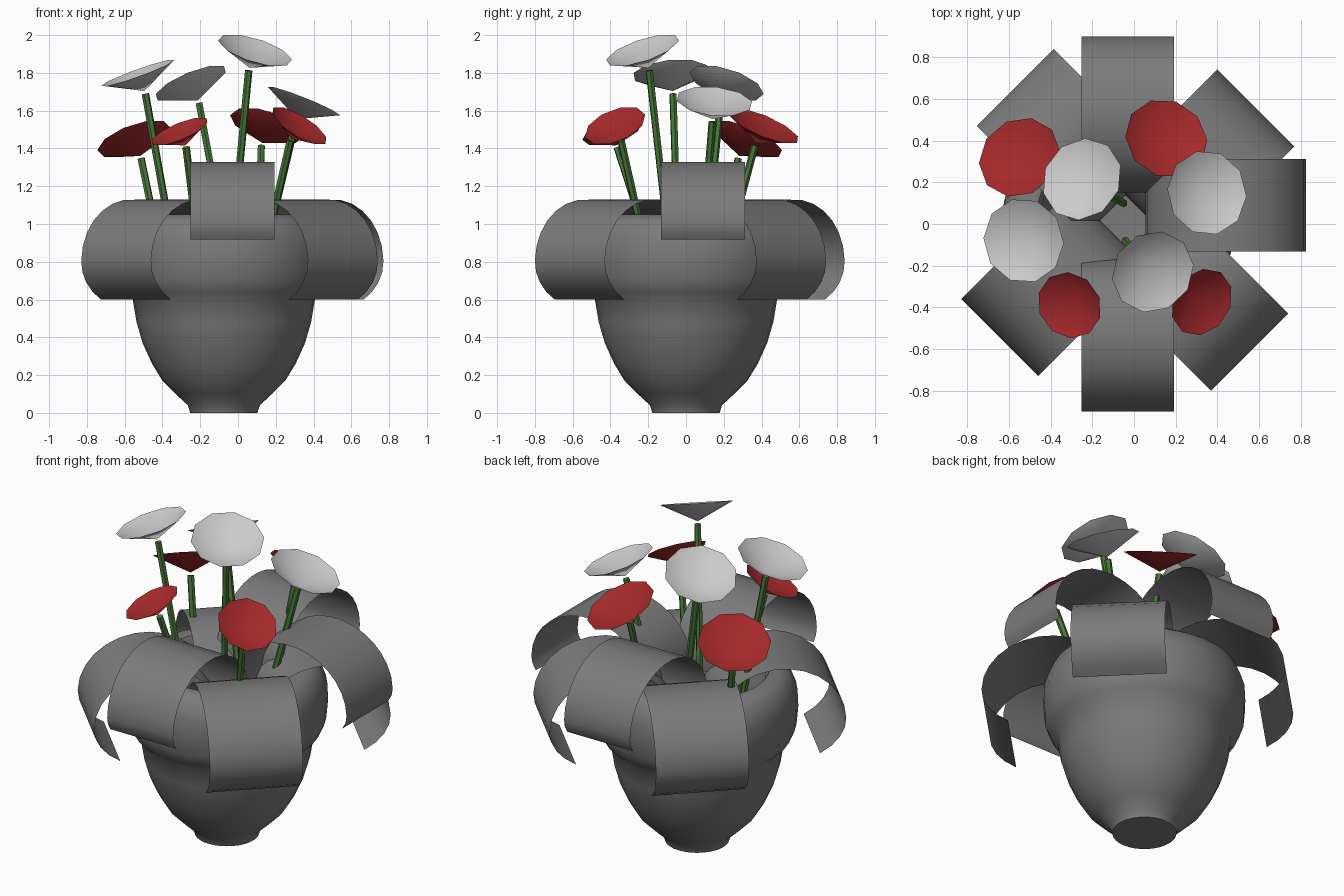
import bpy, bmesh, math
from mathutils import Vector

if "Cube" in bpy.data.objects:
    bpy.data.objects.remove(bpy.data.objects["Cube"])


def material(name, rgb):
    m = bpy.data.materials.new(name)
    m.diffuse_color = (*rgb, 1)
    m.use_nodes = True
    m.node_tree.nodes["Principled BSDF"].inputs["Base Color"].default_value = m.diffuse_color
    return m


RED = material("red", (0.38, 0.022, 0.024))
WHITE = material("white", (0.8, 0.8, 0.8))
GREEN = material("green", (0.065, 0.19, 0.04))
GREY = material("dark_grey", (0.2, 0.2, 0.2))


def finish(name, bm, mat=None, angle=None):
    mesh = bpy.data.meshes.new(name)
    bm.to_mesh(mesh)
    bm.free()
    ob = bpy.data.objects.new(name, mesh)
    bpy.context.collection.objects.link(ob)
    if mat:
        mesh.materials.append(mat)
    if angle:
        bpy.ops.object.select_all(action='DESELECT')
        ob.select_set(True)
        bpy.context.view_layer.objects.active = ob
        bpy.ops.object.shade_smooth_by_angle(angle=math.radians(angle))
    return ob


# Pot: lathe profile (radius, height) with a rolled lip and hollow inside
PROFILE = [(0, 0), (0.178, 0), (0.19, 0.04), (0.255, 0.10), (0.325, 0.17), (0.38, 0.26),
           (0.43, 0.37), (0.462, 0.48), (0.482, 0.60), (0.52, 0.64), (0.55, 0.71),
           (0.56, 0.82), (0.555, 0.92), (0.52, 1.01), (0.46, 1.05), (0.40, 1.04),
           (0.38, 1.0), (0.38, 0.7), (0.30, 0.4), (0, 0.35)]
bm = bmesh.new()
vs = [bm.verts.new((r, 0, z)) for r, z in PROFILE]
es = [bm.edges.new(p) for p in zip(vs, vs[1:])]
bmesh.ops.spin(bm, geom=vs + es, cent=(0, 0, 0), axis=(0, 0, 1), angle=math.tau, steps=32)
bmesh.ops.remove_doubles(bm, verts=bm.verts, dist=0.0005)
bmesh.ops.recalc_face_normals(bm, faces=bm.faces)
finish("pot", bm, GREY, angle=50).location.x = -0.075


# Leaves: thin strips arching out of the pot, the tip curling in more tightly
def leaf(name, tip, direction, width, run, rise, curl, zc, a0, a1):
    d = Vector((*direction, 0)).normalized()
    side = Vector((-d.y, d.x, 0)) * width / 2
    bm = bmesh.new()
    rows = []
    for i in range(19):
        a = math.radians(a0 + (a1 - a0) * i / 18)
        p = Vector((*tip, zc)) + d * run * (math.cos(a) - 1)
        p.z += (curl if a < 0 else rise) * math.sin(a)
        rows.append([bm.verts.new(p + side), bm.verts.new(p - side)])
    for (a, b), (c, e) in zip(rows, rows[1:]):
        bm.faces.new((a, c, e, b))
    bmesh.ops.recalc_face_normals(bm, faces=bm.faces)
    finish(name, bm, GREY, angle=40)


for name, tip, direction, run in [("front", (-0.03, -0.90), (0, -1), 0.365),
                                  ("back", (-0.03, 0.90), (0, 1), 0.375),
                                  ("right", (0.825, 0.09), (1, 0), 0.385)]:
    leaf("upper_leaf_" + name, tip, direction, 0.445, run, 0.335, 0.2, 0.995, -23, 190)
for name, tip, direction in [("front_left", (-0.645, -0.545), (-1, -1)),
                             ("front_right", (0.555, -0.615), (1, -1)),
                             ("back_left", (-0.57, 0.655), (-1, 1)),
                             ("back_right", (0.585, 0.557), (1, 1))]:
    leaf("lower_leaf_" + name, tip, direction, 0.523, 0.37, 0.33, 0.25, 0.80, -53, 190)

# Flowers: rim centre, tilt (x, y), radius, material, stem foot
FLOWERS = [
    ((0.09, -0.23, 1.92), (0.31, -0.33), 0.205, WHITE, (-0.04, -0.08)),
    ((-0.53, -0.08, 1.80), (-0.36, -0.10), 0.205, WHITE, (-0.33, -0.04)),
    ((-0.25, 0.215, 1.745), (-0.42, 0.32), 0.205, WHITE, (-0.05, 0.10)),
    ((0.35, 0.15, 1.65), (0.40, 0.10), 0.205, WHITE, (0.13, 0.08)),
    ((-0.55, 0.32, 1.45), (-0.36, 0.42), 0.205, RED, (-0.40, 0.17)),
    ((0.155, 0.41, 1.52), (0.30, 0.43), 0.205, RED, (0.10, 0.20)),
    ((-0.31, -0.39, 1.49), (-0.42, -0.30), 0.165, RED, (-0.20, -0.17)),
    ((0.325, -0.375, 1.52), (0.62, -0.40), 0.17, RED, (0.13, -0.20)),
]


def tube(name, p, q, r, mat):
    d = q - p
    bm = bmesh.new()
    bmesh.ops.create_cone(bm, cap_ends=True, segments=6, radius1=r, radius2=r, depth=d.length)
    ob = finish(name, bm, mat)
    ob.rotation_euler = d.to_track_quat('Z', 'Y').to_euler()
    ob.location = (p + q) / 2


for i, (c, tilt, r, mat, foot) in enumerate(FLOWERS, 1):
    c, n = Vector(c), Vector((*tilt, 1)).normalized()
    depth = 0.5 * r
    # open ten-sided cone as the blossom
    bm = bmesh.new()
    apex = bm.verts.new((0, 0, -depth))
    ring = [bm.verts.new((r * math.cos(k * math.tau / 10), r * math.sin(k * math.tau / 10), 0))
            for k in range(10)]
    for k in range(10):
        bm.faces.new((apex, ring[k], ring[(k + 1) % 10]))
    ob = finish(f"blossom_{i}", bm, mat, angle=40)
    ob.location = c
    ob.rotation_euler = n.to_track_quat('Z', 'Y').to_euler()
    tube(f"stem_{i}", Vector((*foot, 0.80)), c - n * depth * 1.15, 0.02, GREEN)
